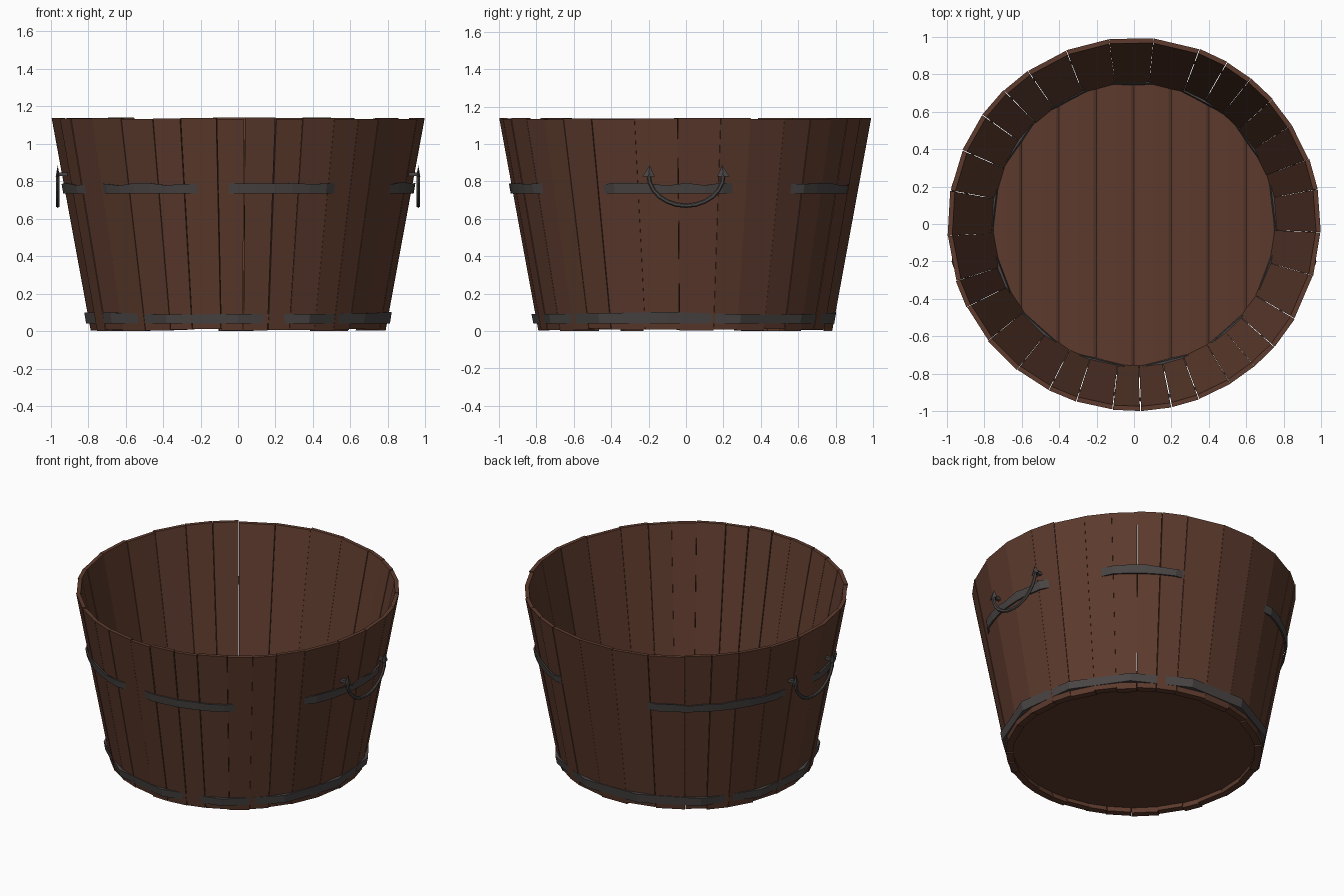
import bpy, bmesh, math, random
from mathutils import Vector

if "Cube" in bpy.data.objects:
    bpy.data.objects.remove(bpy.data.objects["Cube"])

random.seed(4)
H = 1.14


def make_mat(name, col):
    m = bpy.data.materials.new(name)
    m.diffuse_color = (*col, 1)
    m.use_nodes = True
    m.node_tree.nodes["Principled BSDF"].inputs["Base Color"].default_value = m.diffuse_color
    return m


WOOD = make_mat("brown wood", (0.110, 0.043, 0.026))
IRON = make_mat("dark iron", (0.068, 0.060, 0.058))


def finish(name, bm, mat):
    bmesh.ops.recalc_face_normals(bm, faces=bm.faces)
    me = bpy.data.meshes.new(name)
    bm.to_mesh(me)
    bm.free()
    me.materials.append(mat)
    ob = bpy.data.objects.new(name, me)
    bpy.context.collection.objects.link(ob)
    return ob


def pol(r, a, z):
    # angle 0 is the front, 90 degrees is the right side
    return (r * math.sin(a), -r * math.cos(a), z)


def hexa(bm, pts):
    v = [bm.verts.new(p) for p in pts]
    for f in ((0, 1, 2, 3), (7, 6, 5, 4), (0, 4, 5, 1), (1, 5, 6, 2), (2, 6, 7, 3), (3, 7, 4, 0)):
        bm.faces.new([v[i] for i in f])


def wall_r(z):
    return 0.79 + 0.21 * z / H


# Staves: flared boards of uneven width with hairline gaps
N = 32
widths = [random.uniform(0.7, 1.3) for _ in range(N)]
k = 2 * math.pi / sum(widths)
bm = bmesh.new()
a = math.radians(2)
for w in widths:
    b = a + w * k
    g = random.choice((0.0005, 0.001, 0.003))
    dr = random.uniform(-0.006, 0.0)
    top, bot = H - random.uniform(0, 0.008), random.uniform(0, 0.012)
    pts = []
    for z, t in ((bot, 0.045), (top, 0.025)):
        ro = wall_r(z) + dr
        pts += [pol(ro, a + g, z), pol(ro, b - g, z), pol(ro - t, b - g, z), pol(ro - t, a + g, z)]
    hexa(bm, pts)
    a = b
finish("staves", bm, WOOD)

# Floor: boards running front to back with shallow grooves between them
bm = bmesh.new()
R, W = 0.757, 0.2
edges = [-R] + [-0.6 + W * i for i in range(7)] + [R]
for x0, x1 in zip(edges, edges[1:]):
    xs = [x0] + [x0 + (x1 - x0) * f for f in (0.08, 0.3, 0.5, 0.7, 0.92)] + [x1]
    rows = []
    for i, x in enumerate(xs):
        y = math.sqrt(max(R * R - x * x, 0.0004))
        zt = (0.05, 0.058, 0.062, 0.063, 0.062, 0.058, 0.05)[i]
        rows.append([bm.verts.new(p) for p in ((x, -y, 0.04), (x, y, 0.04), (x, y, zt), (x, -y, zt))])
    for p, q in zip(rows, rows[1:]):
        for j in range(4):
            bm.faces.new((p[j], p[(j + 1) % 4], q[(j + 1) % 4], q[j]))
    bm.faces.new(rows[0])
    bm.faces.new(rows[-1])
finish("floor_boards", bm, WOOD)


def hoop(name, n, z0, z1, outer, thick):
    """Closed band; outer(angle) gives its radius offset from the wall."""
    bm = bmesh.new()
    rings = []
    for i in range(n):
        a = 2 * math.pi * i / n
        o = outer(a)
        j = random.uniform(-0.008, 0.008)
        prof = ((wall_r(z0) + o, z0), (wall_r(z1) + o, z1 + j),
                (wall_r(z1) + o - thick, z1 + j), (wall_r(z0) + o - thick, z0))
        rings.append([bm.verts.new(pol(r, a, z)) for r, z in prof])
    for i in range(n):
        p, q = rings[i], rings[(i + 1) % n]
        for j in range(4):
            bm.faces.new((p[j], p[(j + 1) % 4], q[(j + 1) % 4], q[j]))
    return finish(name, bm, IRON)


# Upper hoop: sinks into the boards between its exposed stretches
ARCS = [(-33, 21), (16, 19), (85, 23), (146, 15), (228, 26), (285, 14)]


def upper(a):
    d = math.degrees(a)
    for c, h in ARCS:
        if abs((d - c + 180) % 360 - 180) < h:
            return 0.012
    return -0.014


hoop("upper_hoop", 60, 0.735, 0.785, upper, 0.01)

# Lower hoop: few sides, showing outside at corners and inside at flats
hoop("lower_hoop", 13, 0.04, 0.095, lambda a: 0.019, 0.055)


# Handles: sagging rods with barbed tips on each side
def handle(name, s):
    path = []
    for i in range(13):
        t = math.radians(-90 + 15 * i)
        path.append(Vector((s * 0.962, 0.2 * math.sin(t), 0.835 - 0.165 * math.cos(t))))
    bm = bmesh.new()
    rings = []
    for i, p in enumerate(path):
        t = (path[min(i + 1, 12)] - path[max(i - 1, 0)]).normalized()
        n = t.cross(Vector((1, 0, 0)))
        rings.append([bm.verts.new(p + 0.012 * math.cos(c) * n + Vector((0.010 * math.sin(c), 0, 0)))
                      for c in (math.pi / 3 * m for m in range(6))])
    for p, q in zip(rings, rings[1:]):
        for j in range(6):
            bm.faces.new((p[j], p[(j + 1) % 6], q[(j + 1) % 6], q[j]))
    # barbed tips and pins into the wall
    for y in (-0.2, 0.2):
        tip = bm.verts.new((s * 0.962, y * 0.97, 0.885))
        base = [bm.verts.new((s * 0.962 + dx, y + dy, 0.825))
                for dx, dy in ((0.011, 0), (0, 0.034), (-0.011, 0), (0, -0.034))]
        for j in range(4):
            bm.faces.new((base[j], base[(j + 1) % 4], tip))
        bm.faces.new(base)
        x0, x1 = s * 0.91, s * 0.962
        hexa(bm, [(x, y + dy, 0.838 + dz) for x in (x0, x1)
                  for dy, dz in ((-0.01, -0.01), (0.01, -0.01), (0.01, 0.01), (-0.01, 0.01))])
    finish(name, bm, IRON)


handle("right_handle", 1)
handle("left_handle", -1)
